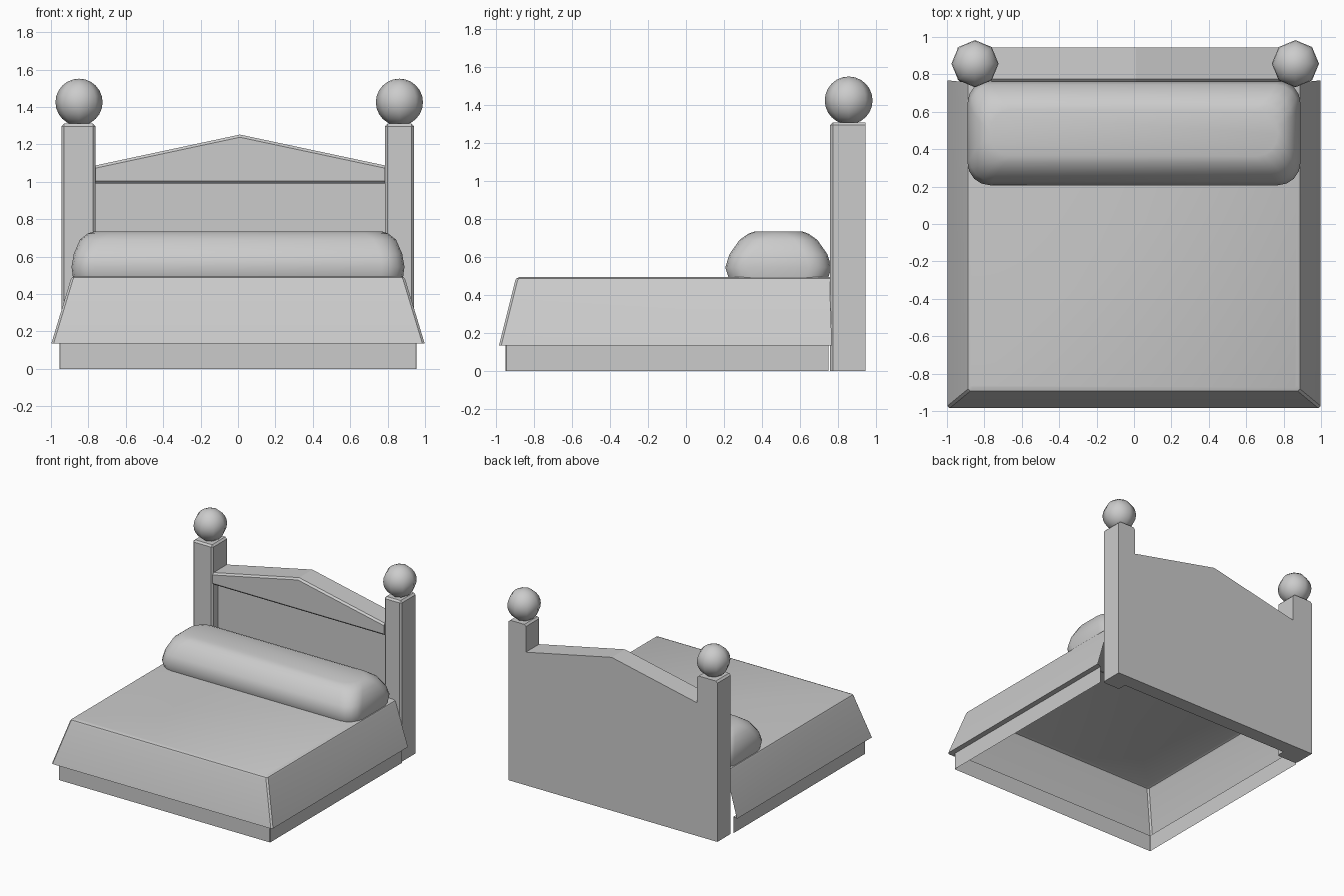
import bpy, bmesh, math

if "Cube" in bpy.data.objects:
    bpy.data.objects.remove(bpy.data.objects["Cube"])

BACK, FRONT = 0.945, 0.76


def make(name, bm, smooth=None):
    bmesh.ops.recalc_face_normals(bm, faces=bm.faces[:])
    me = bpy.data.meshes.new(name)
    bm.to_mesh(me)
    bm.free()
    ob = bpy.data.objects.new(name, me)
    bpy.context.collection.objects.link(ob)
    if smooth:
        bpy.ops.object.select_all(action='DESELECT')
        ob.select_set(True)
        bpy.context.view_layer.objects.active = ob
        bpy.ops.object.shade_smooth_by_angle(angle=math.radians(smooth))
    return ob


def prism(name, outline, y0, y1, chamfer=0.0, pick=None):
    """Extrude an x-z outline from y0 to y1, then chamfer picked edges."""
    bm = bmesh.new()
    face = bm.faces.new([bm.verts.new((x, y0, z)) for x, z in outline])
    ext = bmesh.ops.extrude_face_region(bm, geom=[face])['geom']
    for v in ext:
        if isinstance(v, bmesh.types.BMVert):
            v.co.y = y1
    # restore the front cap if the extrusion consumed it
    bmesh.ops.holes_fill(bm, edges=[e for e in bm.edges if e.is_boundary])
    if chamfer:
        edges = [e for e in bm.edges if pick((e.verts[0].co + e.verts[1].co) / 2)]
        bmesh.ops.bevel(bm, geom=edges, offset=chamfer, segments=1, affect='EDGES')
    return make(name, bm)


def loft(bm, rings, closed=True, cap=False):
    rows = [[bm.verts.new(p) for p in r] for r in rings]
    n = len(rows[0])
    for a, b in zip(rows, rows[1:]):
        for i in range(n if closed else n - 1):
            j = (i + 1) % n
            bm.faces.new((a[i], a[j], b[j], b[i]))
    if cap:
        bm.faces.new(rows[-1])


# headboard posts and ball finials
for side, x0, x1, cx in (("left", -0.945, -0.762, -0.85), ("right", 0.785, 0.942, 0.863)):
    prism(side + "_post", [(x0, 0), (x1, 0), (x1, 1.31), (x0, 1.31)], FRONT, BACK, 0.014,
          lambda m: m.z > 0.1 and (m.y < FRONT + 0.01 or (m.z > 1.3 and m.y < BACK - 0.01)))
    bm = bmesh.new()
    bmesh.ops.create_uvsphere(bm, u_segments=8, v_segments=12, radius=0.126)
    bmesh.ops.translate(bm, verts=bm.verts[:], vec=(cx, 0.857, 1.425))
    make(side + "_finial", bm, 60)

# gabled top rail with softened front edges
prism("top_rail", [(-0.762, 0.99), (0.785, 0.99), (0.785, 1.087), (0.01, 1.252), (-0.762, 1.087)],
      FRONT, BACK, 0.014,
      lambda m: m.y < FRONT + 0.01 and abs(m.x - 0.01) < 0.7)

# recessed headboard panel
prism("headboard_panel", [(-0.762, 0), (0.785, 0), (0.785, 0.99), (-0.762, 0.99)], 0.83, BACK)


# draped cover and low base skirt: one hollow shell, open at bottom and back
def u_path(hx, y_front, y_back, z, c):
    return [(-hx, y_back, z), (-hx, y_front + c, z), (-hx + c, y_front, z),
            (hx - c, y_front, z), (hx, y_front + c, z), (hx, y_back, z)]


bm = bmesh.new()
loft(bm, [u_path(0.955, -0.95, 0.75, 0, 0.004),
          u_path(0.955, -0.95, 0.75, 0.135, 0.004),
          u_path(0.998, -0.985, 0.768, 0.135, 0.012),
          u_path(0.895, -0.9, 0.758, 0.475, 0.012),
          u_path(0.888, -0.893, 0.758, 0.488, 0.012),
          u_path(0.872, -0.875, 0.758, 0.495, 0.012)], closed=False, cap=True)
make("cover_and_base", bm, 35)


# bolster pillow: stacked rounded rectangles
def rounded_rect(ix, iy, z, seg=4):
    hx, hy, r = 0.89 - ix, 0.28 - iy, 0.12
    pts = []
    for k, (sx, sy) in enumerate(((1, 1), (-1, 1), (-1, -1), (1, -1))):
        for s in range(seg + 1):
            a = math.pi / 2 * (k + s / seg)
            pts.append((sx * (hx - r) + r * math.cos(a),
                        0.487 + sy * (hy - r) + r * math.sin(a), z))
    return pts


bm = bmesh.new()
loft(bm, [rounded_rect(0.008, 0.02, 0.485),
          rounded_rect(0, 0.0, 0.545),
          rounded_rect(0.012, 0.022, 0.615),
          rounded_rect(0.045, 0.075, 0.69),
          rounded_rect(0.085, 0.12, 0.722),
          rounded_rect(0.12, 0.155, 0.735)], cap=True)
make("pillow", bm, 50)
